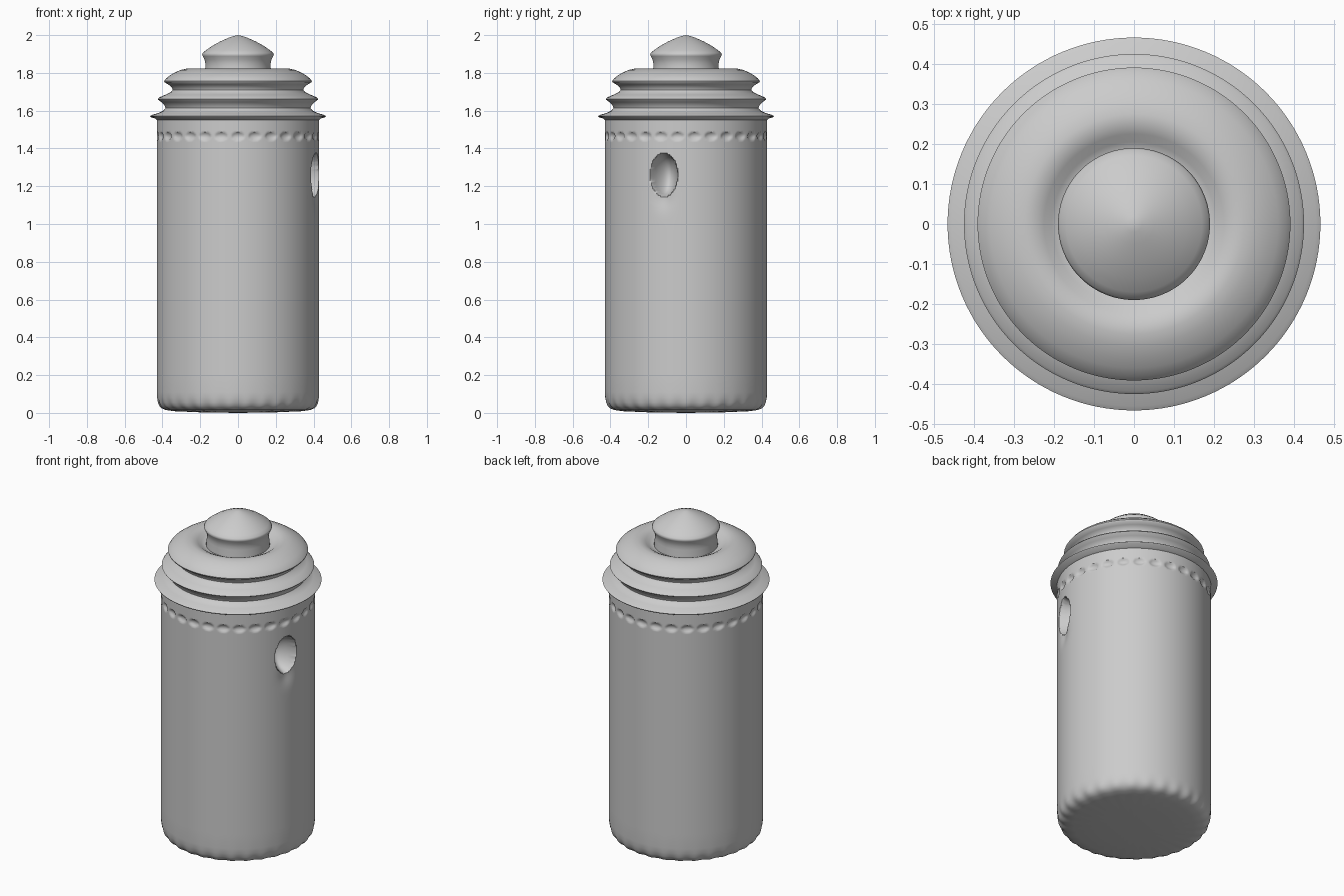
import bpy, bmesh, math

if "Cube" in bpy.data.objects:
    bpy.data.objects.remove(bpy.data.objects["Cube"])


def lathe(name, rows, segs, shape=None, sharp=40):
    """Revolve (radius, z) rows about z; shape(angle, r, z) may alter the radius."""
    bm = bmesh.new()
    prev = None
    for r, z in rows:
        if r < 1e-5:
            ring = [bm.verts.new((0, 0, z))]
        else:
            ring = []
            for i in range(segs):
                a = 2 * math.pi * i / segs
                rr = shape(a, r, z) if shape else r
                ring.append(bm.verts.new((rr * math.cos(a), rr * math.sin(a), z)))
        if prev:
            for i in range(segs):
                j = (i + 1) % segs
                if len(prev) == 1:
                    bm.faces.new((prev[0], ring[j], ring[i]))
                elif len(ring) == 1:
                    bm.faces.new((prev[i], prev[j], ring[0]))
                else:
                    bm.faces.new((prev[i], prev[j], ring[j], ring[i]))
        prev = ring
    bmesh.ops.recalc_face_normals(bm, faces=bm.faces)
    me = bpy.data.meshes.new(name)
    bm.to_mesh(me)
    bm.free()
    ob = bpy.data.objects.new(name, me)
    bpy.context.collection.objects.link(ob)
    bpy.ops.object.select_all(action='DESELECT')
    ob.select_set(True)
    bpy.context.view_layer.objects.active = ob
    bpy.ops.object.shade_smooth_by_angle(angle=math.radians(sharp))
    return ob


# Body surface: ring of small dents, side hollow, rippled foot
BEADS, BEAD_Z = 30, 1.465
HOLE_ANGLE, HOLE_Z = math.radians(-16), 1.26


def body_shape(a, r, z):
    if r < 0.3:
        return r
    # bead dents
    step = 2 * math.pi / BEADS
    da = (a + math.pi / 2 + step / 2) % step - step / 2
    q = (da * r / 0.034) ** 2 + ((z - BEAD_Z) / 0.021) ** 2
    depth = 0.012 * max(0, 1 - q) ** 0.6
    # side hollow with a soft tail below
    ds = ((a - HOLE_ANGLE + math.pi) % (2 * math.pi) - math.pi) * r
    q = (ds / 0.074) ** 2 + ((z - HOLE_Z) / 0.112) ** 2
    depth += 0.11 * max(0, 1 - q) ** 0.6
    depth += 0.012 * math.exp(-(ds / 0.045) ** 2 - ((z - 1.14) / 0.06) ** 2)
    # foot ripple
    fade = max(0, 1 - abs(z - 0.025) / 0.06)
    depth += 0.004 * fade * (1 - math.cos(a * BEADS))
    return r - depth


foot = [(0, 0), (0.2, 0.003), (0.34, 0.009), (0.385, 0.016), (0.405, 0.025),
        (0.417, 0.038), (0.424, 0.055), (0.428, 0.08), (0.43, 0.11)]
wall = [(0.43, 0.2 + 0.1 * i) for i in range(8)]
fine = [(0.43, 0.96 + 0.008 * i) for i in range(70)]
lathe("body", foot + wall + fine + [(0.43, 1.56), (0, 1.56)], 384, body_shape)

# Stepped lid with three flared ridges and a dished top
lid = [(0, 1.55), (0.43, 1.55), (0.437, 1.558), (0.463, 1.566), (0.466, 1.571),
       (0.455, 1.578), (0.42, 1.588), (0.395, 1.6), (0.384, 1.613), (0.389, 1.628),
       (0.405, 1.645), (0.422, 1.657), (0.425, 1.662), (0.418, 1.67), (0.385, 1.684),
       (0.355, 1.698), (0.346, 1.71), (0.35, 1.723), (0.368, 1.738), (0.389, 1.75),
       (0.391, 1.757), (0.38, 1.772), (0.36, 1.787), (0.335, 1.802), (0.305, 1.815),
       (0.275, 1.822), (0.25, 1.821), (0.225, 1.81), (0.205, 1.795), (0.185, 1.786),
       (0.15, 1.784), (0, 1.784)]
lathe("lid", lid, 128, sharp=50)

# Pointed knob with a waisted neck
knob = [(0, 1.775), (0.178, 1.775), (0.177, 1.8), (0.173, 1.83), (0.173, 1.85),
        (0.177, 1.87), (0.186, 1.888), (0.19, 1.897), (0.186, 1.906), (0.17, 1.92),
        (0.135, 1.944), (0.095, 1.966), (0.05, 1.986), (0.02, 1.996), (0, 2.0)]
lathe("knob", knob, 96, sharp=50)
